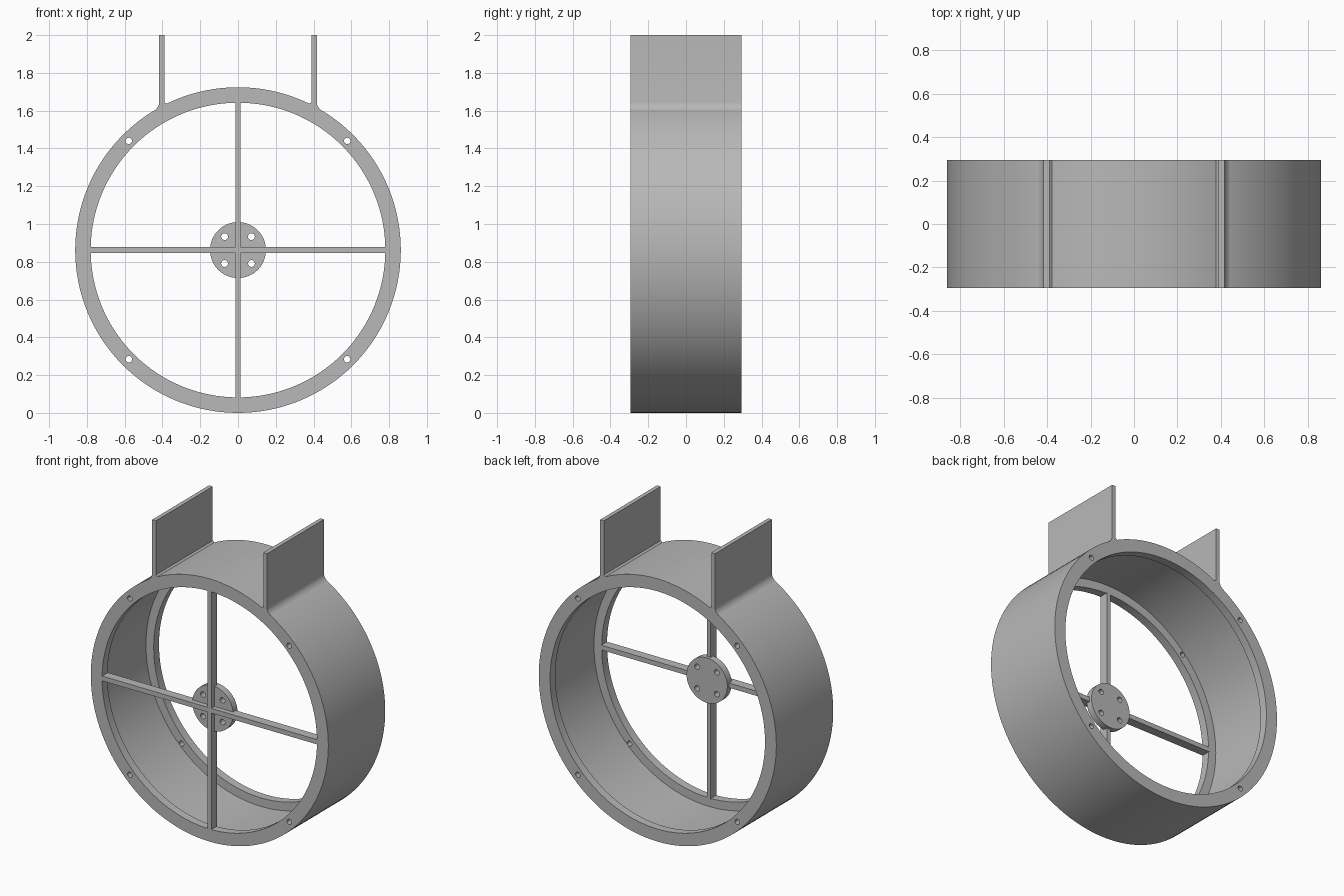
import bpy, bmesh
from math import sin, cos, pi, radians
from mathutils import Matrix, Vector

cube = bpy.data.objects.get("Cube")
if cube:
    bpy.data.objects.remove(cube)

# Main dimensions
CENTRE_Z = 0.862
R_OUT, R_WALL, R_LIP = 0.862, 0.836, 0.78
HALF = 0.295
LIP = 0.055

grey = bpy.data.materials.new("plain_grey")
GREY = (0.48, 0.48, 0.48, 1)
grey.diffuse_color = GREY
grey.use_nodes = True
grey.node_tree.nodes["Principled BSDF"].inputs["Base Color"].default_value = GREY


def smooth(mesh):
    for p in mesh.polygons:
        p.use_smooth = True
    mesh.set_sharp_from_angle(angle=radians(30))


def finish(name, bm):
    bmesh.ops.recalc_face_normals(bm, faces=bm.faces)
    mesh = bpy.data.meshes.new(name)
    bm.to_mesh(mesh)
    bm.free()
    mesh.materials.append(grey)
    smooth(mesh)
    obj = bpy.data.objects.new(name, mesh)
    bpy.context.scene.collection.objects.link(obj)
    return obj


def prism(name, points, y0, y1):
    """Extrude an x-z outline from y0 to y1."""
    bm = bmesh.new()
    face = bm.faces.new([bm.verts.new((x, y0, z)) for x, z in points])
    ext = bmesh.ops.extrude_face_region(bm, geom=[face])
    verts = [g for g in ext["geom"] if isinstance(g, bmesh.types.BMVert)]
    bmesh.ops.translate(bm, verts=verts, vec=(0, y1 - y0, 0))
    return finish(name, bm)


def circle(x, z, r, n):
    return [(x + r * cos(2 * pi * i / n), z + r * sin(2 * pi * i / n)) for i in range(n)]


def drill(obj, distance, radius, spans):
    """Cut four holes on the diagonals through each y span."""
    bm = bmesh.new()
    for y0, y1 in spans:
        for sx in (-1, 1):
            for sz in (-1, 1):
                place = Matrix.Translation((sx * distance, (y0 + y1) / 2, CENTRE_Z + sz * distance))
                bmesh.ops.create_cone(bm, cap_ends=True, segments=24, radius1=radius,
                                      radius2=radius, depth=y1 - y0,
                                      matrix=place @ Matrix.Rotation(pi / 2, 4, 'X'))
    cutter = finish("hole_cutter", bm)
    cutter.hide_render = True
    mod = obj.modifiers.new("holes", 'BOOLEAN')
    mod.operation, mod.solver, mod.object = 'DIFFERENCE', 'EXACT', cutter
    bpy.context.view_layer.update()
    graph = bpy.context.evaluated_depsgraph_get()
    mesh = bpy.data.meshes.new_from_object(obj.evaluated_get(graph))
    obj.modifiers.clear()
    obj.data = mesh
    smooth(mesh)
    bpy.data.objects.remove(cutter)


# Hollow drum with an inward lip at each end
inner = HALF - LIP
section = [(R_OUT, -HALF), (R_OUT, HALF), (R_LIP, HALF), (R_LIP, inner),
           (R_WALL, inner), (R_WALL, -inner), (R_LIP, -inner), (R_LIP, -HALF)]
bm = bmesh.new()
verts = [bm.verts.new((r, y, CENTRE_Z)) for r, y in section]
edges = [bm.edges.new((verts[i - 1], verts[i])) for i in range(len(verts))]
bmesh.ops.spin(bm, geom=verts + edges, cent=(0, 0, CENTRE_Z), axis=(0, 1, 0),
               angle=2 * pi, steps=128)
bmesh.ops.remove_doubles(bm, verts=bm.verts, dist=0.0001)
drum = finish("drum", bm)
drill(drum, 0.578, 0.017, [(-HALF - 0.02, -inner + 0.01), (inner - 0.01, HALF + 0.02)])

# Cross of four spokes, flush with the front lip
w, h, reach = 0.0135, 0.0155, 0.784
corner = [(reach, -h), (reach, h), (w, h), (w, reach), (-w, reach), (-w, h)]
cross = corner + [(-x, -z) for x, z in corner]
prism("spokes", [(x, CENTRE_Z + z) for x, z in cross], -HALF, -HALF + 0.06)

# Hub plate behind the spokes' front edges
hub = prism("hub_plate", circle(0, CENTRE_Z, 0.148, 64), -0.262, -0.217)
drill(hub, 0.071, 0.018, [(-0.29, -0.19)])

# Upright mounting plates with filleted feet
fillet = []
p0, p1, p2 = Vector((0.417, 1.645)), Vector((0.418, 1.617)), Vector((0.447, 1.598))
for i in range(7):
    t = i / 6
    fillet.append(tuple(p0 * (1 - t) ** 2 + p1 * 2 * t * (1 - t) + p2 * t * t))
outline = [(0.39, 2.0), (0.417, 2.0)] + fillet + [(0.43, 1.59), (0.385, 1.612),
                                                  (0.378, 1.636), (0.39, 1.645)]
for side, s in (("left", 1), ("right", -1)):
    prism(side + "_mounting_plate", [(s * x, z) for x, z in outline], -HALF, HALF)
